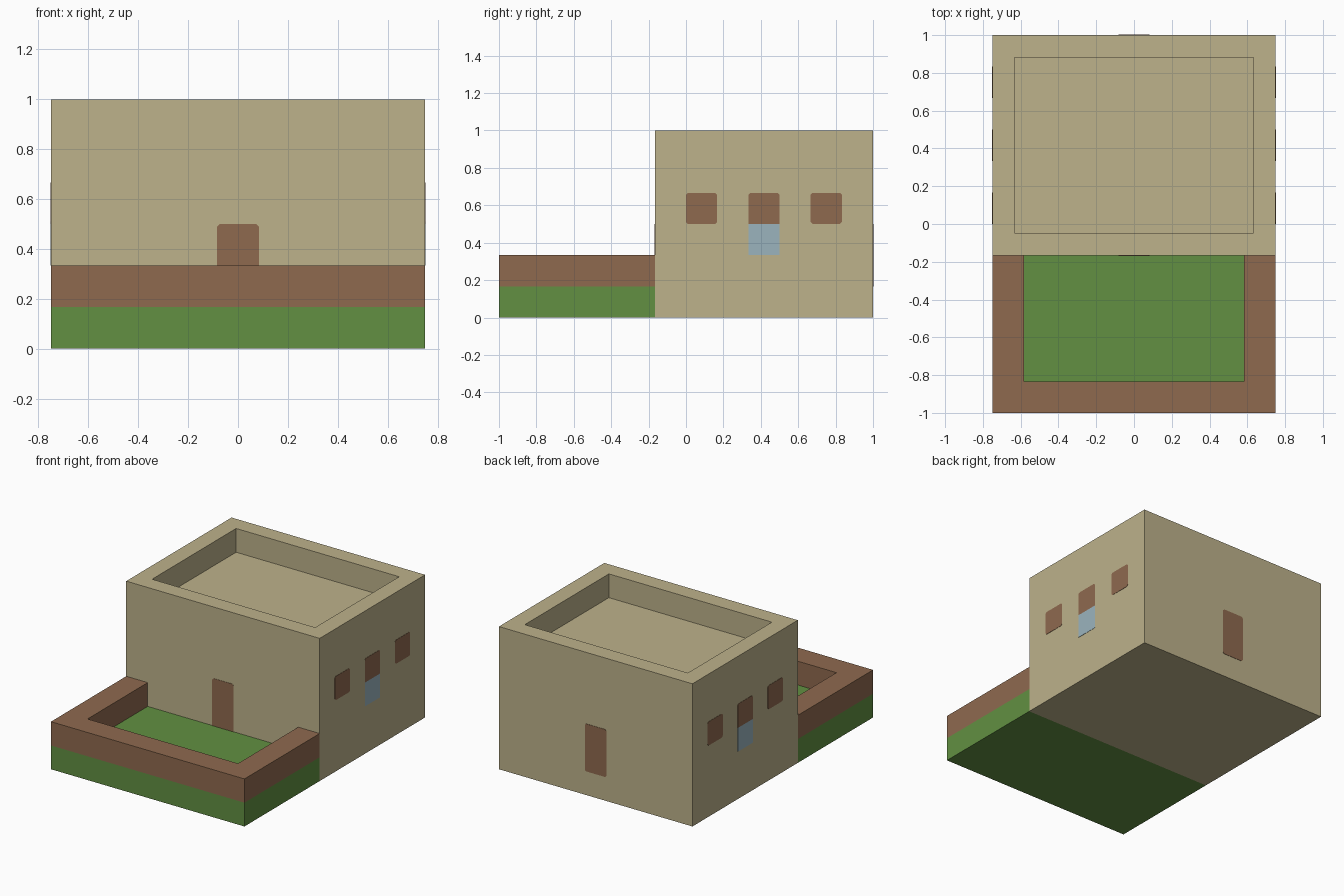
import bpy
import bmesh
from mathutils import Matrix, Vector

cube = bpy.data.objects.get("Cube")
if cube:
    bpy.data.objects.remove(cube)

U = 1 / 6          # building module: wall thickness, window size
HALF_W = 0.75      # half width of the whole building
FRONT = -U         # y of the house front wall


def material(name, rgb):
    m = bpy.data.materials.new(name)
    m.use_nodes = True
    color = (*rgb, 1)
    m.diffuse_color = color
    m.node_tree.nodes["Principled BSDF"].inputs["Base Color"].default_value = color
    return m


sand = material("sandstone", (0.509, 0.445, 0.258))
brown = material("brown_clay", (0.275, 0.144, 0.078))
green = material("grass_green", (0.122, 0.279, 0.054))
blue = material("pale_blue", (0.328, 0.456, 0.515))


def finish(bm, name, mat):
    bmesh.ops.recalc_face_normals(bm, faces=bm.faces)
    mesh = bpy.data.meshes.new(name)
    bm.to_mesh(mesh)
    bm.free()
    mesh.materials.append(mat)
    obj = bpy.data.objects.new(name, mesh)
    bpy.context.collection.objects.link(obj)
    return obj


def prism(name, outline, z0, z1, mat, matrix=Matrix()):
    """Extrude a 2D outline from z0 to z1, then place it with a matrix."""
    bm = bmesh.new()
    face = bm.faces.new([bm.verts.new((x, y, z0)) for x, y in outline])
    ext = bmesh.ops.extrude_face_region(bm, geom=[face])
    verts = [v for v in ext["geom"] if isinstance(v, bmesh.types.BMVert)]
    bmesh.ops.translate(bm, verts=verts, vec=(0, 0, z1 - z0))
    bm.transform(matrix)
    return finish(bm, name, mat)


def rect(x0, x1, y0, y1):
    return [(x0, y0), (x1, y0), (x1, y1), (x0, y1)]


def panel(name, origin, across, width, z0, z1, mat, top=True, bottom=True):
    """Thin wall plate with small clipped corners, centred on origin."""
    c, h = 0.01, width / 2
    b, t = (c if bottom else 0), (c if top else 0)
    pts = [(-h, z0 + b), (-h + b, z0), (h - b, z0), (h, z0 + b),
           (h, z1 - t), (h - t, z1), (-h + t, z1), (-h, z1 - t)]
    pts = list(dict.fromkeys(pts))
    across = Vector(across)
    up = Vector((0, 0, 1))
    m = Matrix((across, up, across.cross(up))).transposed().to_4x4()
    return prism(name, pts, -0.002, 0.002, mat, Matrix.Translation(origin) @ m)


# House block with a sunken flat roof behind a parapet
bm = bmesh.new()
bmesh.ops.create_cube(bm, size=1)
bmesh.ops.scale(bm, vec=(2 * HALF_W, 1 - FRONT, 1), verts=bm.verts)
bmesh.ops.translate(bm, vec=(0, (1 + FRONT) / 2, 0.5), verts=bm.verts)
bm.normal_update()
roof = max(bm.faces, key=lambda f: f.calc_center_median().z)
bmesh.ops.inset_region(bm, faces=[roof], thickness=U)
ext = bmesh.ops.extrude_discrete_faces(bm, faces=[roof])
bmesh.ops.translate(bm, vec=(0, 0, -U), verts=ext["faces"][0].verts)
finish(bm, "house", sand)

# Garden lawn and the low wall around three of its sides
prism("garden_lawn", rect(-HALF_W, HALF_W, -1, FRONT), 0, U, green)
inner = HALF_W - U
wall = [(-HALF_W, FRONT), (-HALF_W, -1), (HALF_W, -1), (HALF_W, FRONT),
        (inner, FRONT), (inner, U - 1), (-inner, U - 1), (-inner, FRONT)]
prism("garden_wall", wall, U, 2 * U, brown)

# Doors
panel("front_door", (0, FRONT, 0), (1, 0, 0), U, U, 3 * U, brown, bottom=False)
panel("back_door", (0, 1, 0), (-1, 0, 0), U, U, 3 * U, brown)

# Three windows on each side, the middle one with a blue cloth hanging below
for side, sign in (("left", 1), ("right", -1)):
    for i, pos in enumerate(("front", "middle", "back")):
        spot = (sign * HALF_W, U * (0.5 + 2 * i), 0)
        along = (0, sign, 0)
        middle = pos == "middle"
        panel(f"{side}_{pos}_window", spot, along, U, 3 * U, 4 * U, brown,
              bottom=not middle)
        if middle:
            panel(f"{side}_window_cloth", spot, along, U, 2 * U, 3 * U, blue,
                  top=False, bottom=False)
